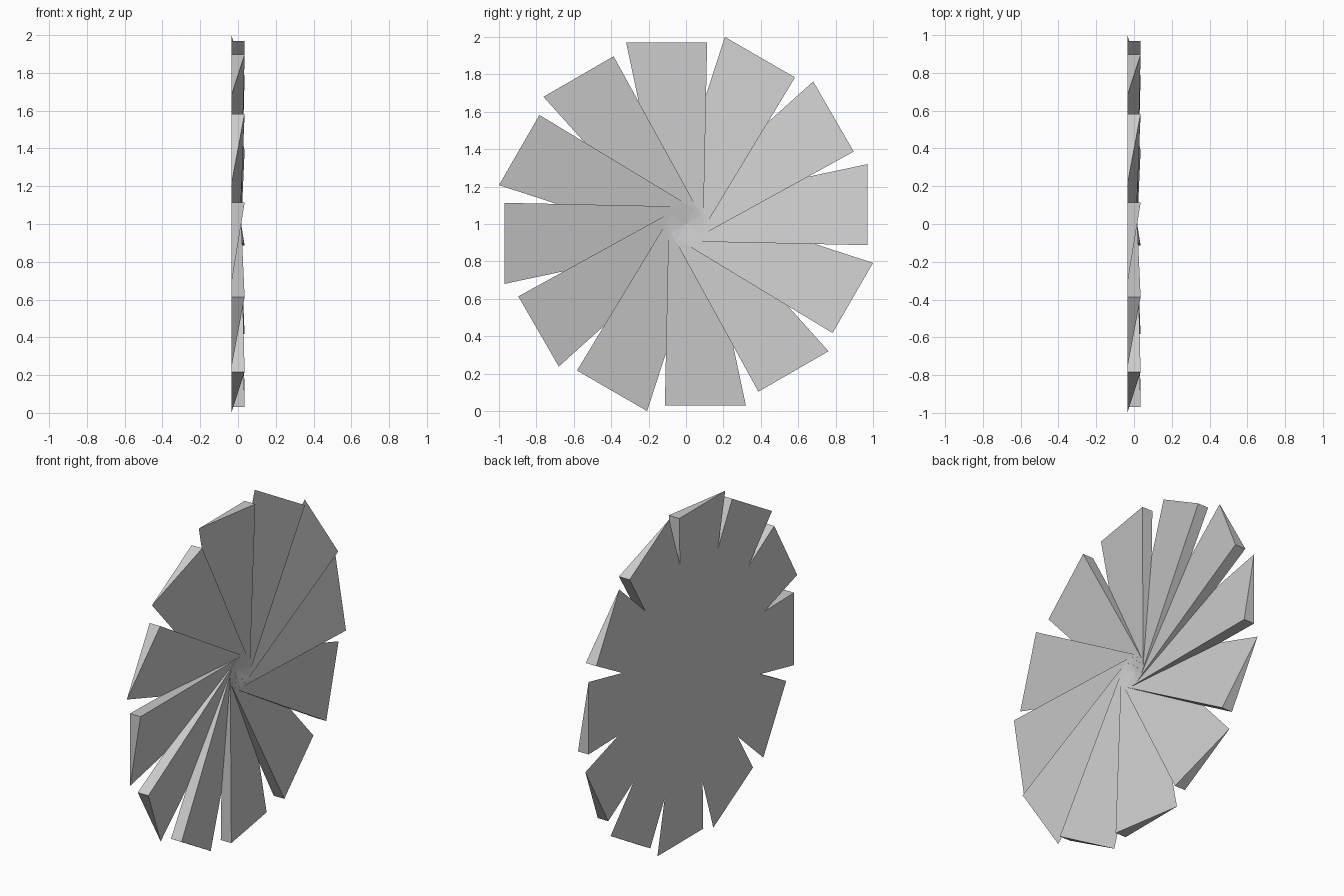
import bpy, math
from mathutils import Matrix, Vector

if "Cube" in bpy.data.objects:
    bpy.data.objects.remove(bpy.data.objects["Cube"])

BLADES = 12
BACK = -0.035

# Wedge blade: triangular section, flat back, thick along one edge, tapering to the hub
root = [(BACK, -0.114, 0.0), (BACK, 0.093, 0.0), (0.014, 0.093, 0.0)]
tip = [(BACK, -0.32, 0.97), (BACK, 0.113, 0.97), (0.035, 0.113, 0.97)]
faces = [(0, 1, 2), (5, 4, 3), (0, 3, 4, 1), (1, 4, 5, 2), (2, 5, 3, 0)]

mesh = bpy.data.meshes.new("fan_blade")
mesh.from_pydata([Vector(p) for p in root + tip], [], faces)
mesh.update()

# Ring of blades around the x axis
for i in range(BLADES):
    blade = bpy.data.objects.new(f"fan_blade_{i + 1}", mesh)
    blade.matrix_world = (Matrix.Translation((0, 0, 1))
                          @ Matrix.Rotation(math.tau * i / BLADES, 4, 'X'))
    bpy.context.collection.objects.link(blade)
